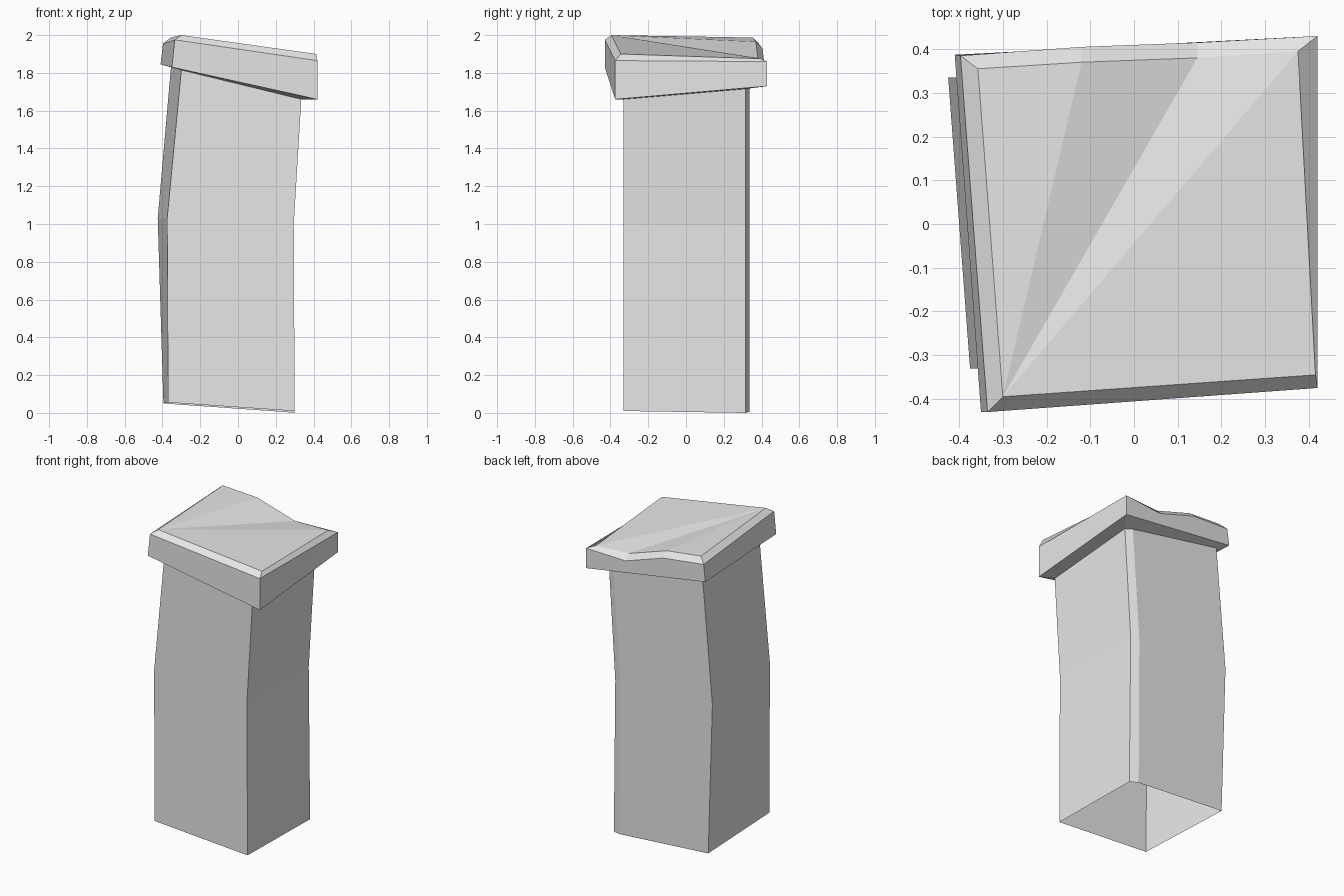
import bpy
import bmesh

# Remove the default object
default_cube = bpy.data.objects.get("Cube")
if default_cube:
    bpy.data.objects.remove(default_cube, do_unlink=True)

# One plain stone colour
STONE = (0.8, 0.8, 0.8, 1.0)
stone = bpy.data.materials.new("grey_stone")
stone.use_nodes = True
stone.diffuse_color = STONE
stone.node_tree.nodes["Principled BSDF"].inputs["Base Color"].default_value = STONE


def add_ring(bm, points):
    """Add one loop of vertices."""
    return [bm.verts.new(p) for p in points]


def bridge(bm, lower, upper):
    """Join two equal loops with a band of quads."""
    count = len(lower)
    for i in range(count):
        j = (i + 1) % count
        bm.faces.new((lower[i], lower[j], upper[j], upper[i]))


def finish(bm, name):
    """Turn the bmesh into a flat shaded stone object."""
    bmesh.ops.recalc_face_normals(bm, faces=bm.faces[:])
    mesh = bpy.data.meshes.new(name)
    bm.to_mesh(mesh)
    bm.free()
    mesh.materials.append(stone)
    obj = bpy.data.objects.new(name, mesh)
    bpy.context.collection.objects.link(obj)
    return obj


# Corner order: front -x, front +x, back +x, cut corner, back -x
post_y = (-.33, -.33, .315, .335, .335)
post_sections = [
    # x of each corner, z of each corner
    ((-.37, .3, .3, .245, -.395), (.055, .01, 0, .005, .05)),
    ((-.375, .295, .29, .24, -.425), (1.03, 1, .99, .99, 1.03)),
    ((-.3, .335, .335, .29, -.355), (1.815, 1.66, 1.715, 1.72, 1.83)),
]

# Leaning hollow post, open underneath
bm = bmesh.new()
rings = [add_ring(bm, zip(xs, post_y, zs)) for xs, zs in post_sections]
for lower, upper in zip(rings, rings[1:]):
    bridge(bm, lower, upper)
finish(bm, "leaning_post")

# Tilted cap slab with a worn notch along its back edge
bm = bmesh.new()
post_top = [(x, y, z) for x, y, z in zip(post_sections[-1][0], post_y, post_sections[-1][1])]
seat = add_ring(bm, [post_top[i] for i in (0, 1, 2, 4)])
base = add_ring(bm, [(-.35, -.43, 1.83), (.42, -.375, 1.66),
                     (.42, .43, 1.73), (-.41, .387, 1.845)])
# Rim and top order: front -x, front +x, back +x, two notch points, back -x
rim = add_ring(bm, [(-.335, -.43, 1.975), (.42, -.375, 1.865), (.42, .43, 1.86),
                    (.145, .415, 1.845), (-.12, .405, 1.93), (-.397, .385, 1.955)])
top = add_ring(bm, [(-.3, -.395, 2), (.415, -.345, 1.9), (.375, .395, 1.875),
                    (.145, .38, 1.88), (-.12, .37, 1.965), (-.357, .355, 1.987)])

# Underside, side walls and the bevelled edge
bm.faces.new(seat)
bridge(bm, seat, base)
front_left, front_right, back_right, back_left = base
bm.faces.new((front_left, front_right, rim[1], rim[0]))
bm.faces.new((front_right, back_right, rim[2], rim[1]))
bm.faces.new((back_right, back_left, *reversed(rim[2:])))
bm.faces.new((back_left, front_left, rim[0], rim[-1]))
bridge(bm, rim, top)

# Faceted top fanning out from the highest corner
for a, b in zip(top[1:], top[2:]):
    bm.faces.new((top[0], a, b))
finish(bm, "cap_slab")
